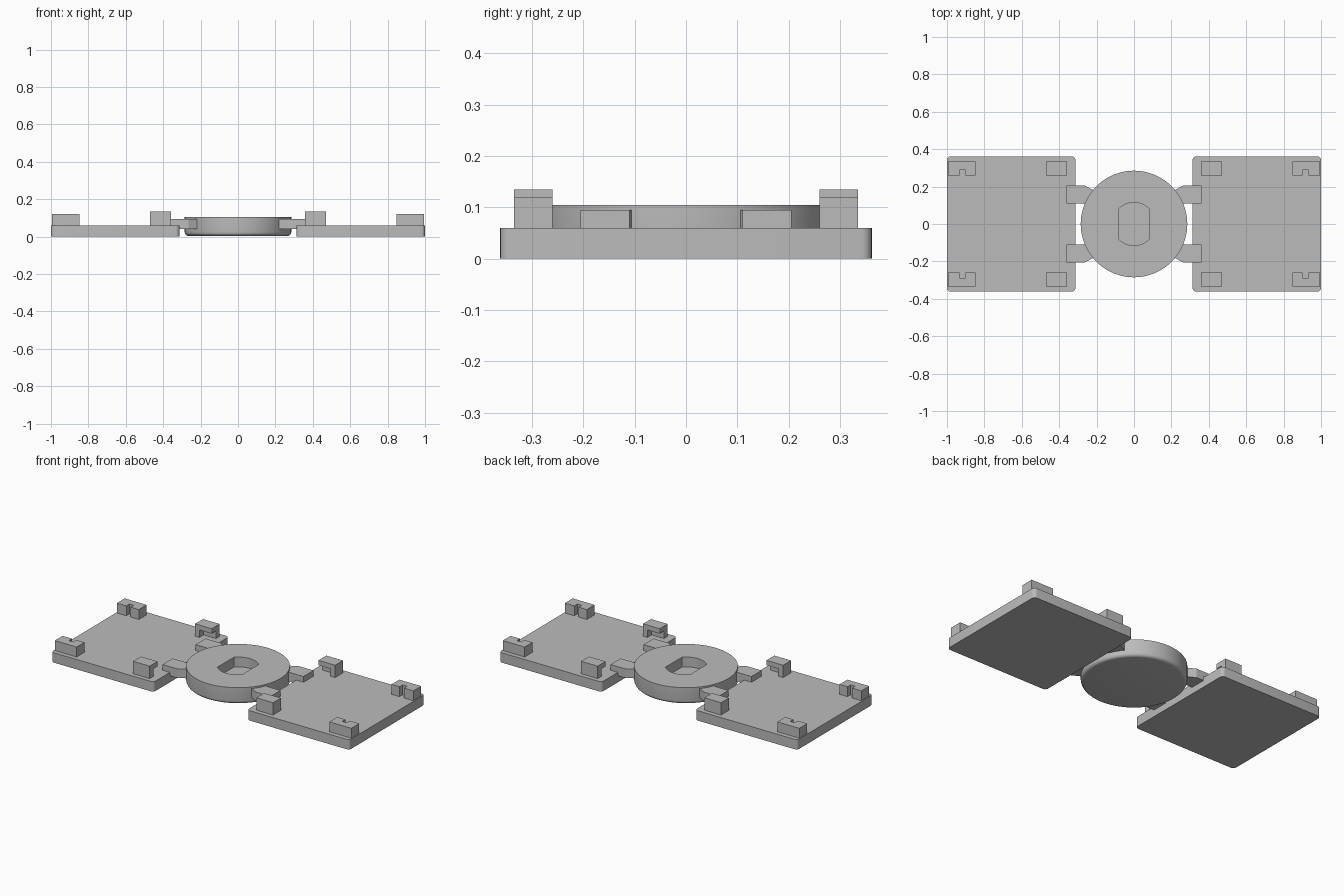
import bpy
import bmesh
import math

if "Cube" in bpy.data.objects:
    bpy.data.objects.remove(bpy.data.objects["Cube"], do_unlink=True)

GREY = (0.5, 0.5, 0.5, 1)
grey = bpy.data.materials.new("plain grey")
grey.use_nodes = True
grey.diffuse_color = GREY
grey.node_tree.nodes["Principled BSDF"].inputs["Base Color"].default_value = GREY


def prism(name, outline, z0, z1):
    """Extrude a flat outline upwards from z0 to z1."""
    bm = bmesh.new()
    base = bm.faces.new([bm.verts.new((x, y, z0)) for x, y in outline])
    top = bmesh.ops.extrude_face_region(bm, geom=[base])["geom"]
    bmesh.ops.translate(bm, vec=(0, 0, z1 - z0),
                        verts=[g for g in top if isinstance(g, bmesh.types.BMVert)])
    bmesh.ops.recalc_face_normals(bm, faces=bm.faces)
    mesh = bpy.data.meshes.new(name)
    bm.to_mesh(mesh)
    bm.free()
    obj = bpy.data.objects.new(name, mesh)
    bpy.context.collection.objects.link(obj)
    mesh.materials.append(grey)
    return obj


def box(x0, x1, y0, y1):
    return [(x0, y0), (x1, y0), (x1, y1), (x0, y1)]


def mirrored(name, outline, z0, z1, both=True):
    """Build one prism per side, or one per quarter."""
    for sx, side in ((1, "left"), (-1, "right")):
        for sy, end in ((-1, "front"), (1, "back")) if both else ((1, ""),):
            label = "_".join(p for p in (end, side, name) if p)
            prism(label, [(sx * x, sy * y) for x, y in outline], z0, z1)


def smooth(obj):
    bpy.ops.object.select_all(action="DESELECT")
    obj.select_set(True)
    bpy.context.view_layer.objects.active = obj
    bpy.ops.object.shade_smooth_by_angle(angle=math.radians(35))


def rounded_rect(x0, x1, y0, y1, r, steps=5):
    corners = ((x1 - r, y1 - r), (x0 + r, y1 - r), (x0 + r, y0 + r), (x1 - r, y0 + r))
    return [(cx + r * math.cos(a), cy + r * math.sin(a))
            for k, (cx, cy) in enumerate(corners)
            for a in [math.pi / 2 * (k + i / steps) for i in range(steps + 1)]]


# Two rounded side plates
mirrored("plate", rounded_rect(0.313, 1.0, -0.362, 0.362, 0.02), 0, 0.06, both=False)
for side in ("left", "right"):
    smooth(bpy.data.objects[side + "_plate"])

# Bent arms joining the hub to the plates
mirrored("arm", [(0.362, 0.11), (0.362, 0.206), (0.265, 0.206), (0.2, 0.172),
                 (0.2, 0.08), (0.275, 0.11)], 0.04, 0.095)

# Outer stops with a small slot facing the middle
mirrored("outer_stop", [(0.848, 0.26), (0.902, 0.26), (0.902, 0.29), (0.932, 0.29),
                        (0.932, 0.26), (0.995, 0.26), (0.995, 0.335), (0.848, 0.335)],
         0.06, 0.12)

# Inner hooks: an L-shaped post under an overhanging cap
mirrored("hook_post", [(0.47, 0.26), (0.47, 0.335), (0.358, 0.335), (0.358, 0.3),
                       (0.44, 0.3), (0.44, 0.26)], 0.06, 0.105)
mirrored("hook_cap", box(0.358, 0.47, 0.26, 0.335), 0.105, 0.135)

# Round hub with a rounded lower rim
R, Z0, Z1, RIM, SEG = 0.285, 0.004, 0.105, 0.02, 96
hub = prism("hub", [(R * math.cos(2 * math.pi * i / SEG), R * math.sin(2 * math.pi * i / SEG))
                    for i in range(SEG)], Z0, Z1)
bm = bmesh.new()
bm.from_mesh(hub.data)
rim = [e for e in bm.edges if all(v.co.z < Z0 + 0.001 for v in e.verts)]
bmesh.ops.bevel(bm, geom=rim, offset=RIM, segments=5, profile=0.5, affect="EDGES")
bm.to_mesh(hub.data)
bm.free()

# Blind socket with two flat sides, cut into the hub
r, flat = 0.115, 0.083
half = math.acos(flat / r)
arc = [half + (math.pi - 2 * half) * i / 16 for i in range(17)]
socket = [(r * math.cos(a), r * math.sin(a)) for a in arc]
socket += [(-x, -y) for x, y in socket]
cutter = prism("socket_cutter", socket, 0.045, 0.2)
cutter.hide_render = True
cutter.hide_viewport = True
cut = hub.modifiers.new("socket", "BOOLEAN")
cut.operation = "DIFFERENCE"
cut.solver = "EXACT"
cut.object = cutter
bpy.context.view_layer.objects.active = hub
hub.select_set(True)
bpy.ops.object.modifier_apply(modifier=cut.name)
bpy.data.objects.remove(cutter, do_unlink=True)
smooth(hub)
